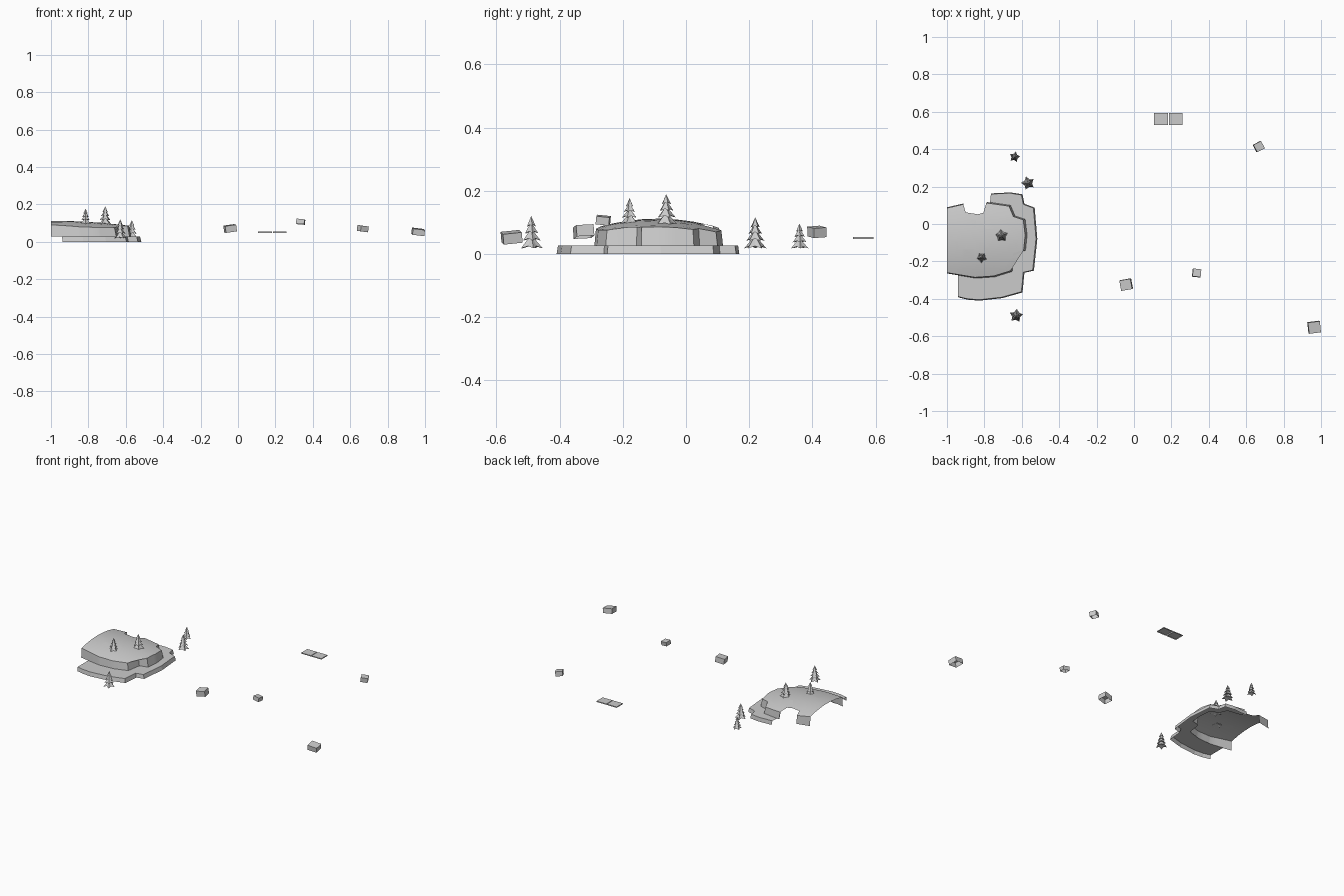
import bpy, bmesh, math
from mathutils import Vector, Matrix, Euler

if "Cube" in bpy.data.objects:
    bpy.data.objects.remove(bpy.data.objects["Cube"])


def finish(name, bm, smooth=False):
    bmesh.ops.recalc_face_normals(bm, faces=bm.faces[:])
    me = bpy.data.meshes.new(name)
    bm.to_mesh(me)
    bm.free()
    ob = bpy.data.objects.new(name, me)
    bpy.context.collection.objects.link(ob)
    if smooth:
        bpy.ops.object.select_all(action='DESELECT')
        ob.select_set(True)
        bpy.context.view_layer.objects.active = ob
        bpy.ops.object.shade_smooth_by_angle(angle=math.radians(25))
    return ob


def dome(x, y):
    return 0.112 - 0.15 * (x + 1) ** 2 - 0.75 * (y + 0.09) ** 2


def drop_skirt(bm, skip, z, flare):
    # Pull the open rim down into a slightly flared cliff wall
    rim = []
    for e in bm.edges:
        m = (e.verts[0].co + e.verts[1].co) / 2
        if e.is_boundary and not skip(m):
            rim.append(e)
    new = bmesh.ops.extrude_edge_only(bm, edges=rim)['geom']
    for v in new:
        if isinstance(v, bmesh.types.BMVert):
            v.co = Vector((-1 + (v.co.x + 1) * flare,
                           -0.09 + (v.co.y + 0.09) * flare, z))


# Plateau outline, counter-clockwise from the cut-off left side
upper = [(-1, -.26), (-.94, -.27), (-.85, -.285), (-.75, -.278), (-.66, -.25),
         (-.645, -.155), (-.59, -.14), (-.582, -.06), (-.592, .022),
         (-.645, .04), (-.668, .095), (-.77, .11), (-.79, .112)]
notch = [(-.805, .06), (-.835, .052), (-.9, .062), (-.913, .105)]
outline = upper + notch + [(-1, .085)]

# Domed upper plateau with cliff
bm = bmesh.new()
bm.faces.new([bm.verts.new((x, y, 0)) for x, y in outline])
bmesh.ops.triangulate(bm, faces=bm.faces[:])
for axis, start, n in ((0, -.95, 7), (1, -.24, 7)):
    no = Vector((1, 0, 0)) if axis == 0 else Vector((0, 1, 0))
    for i in range(n):
        bmesh.ops.bisect_plane(bm, geom=bm.verts[:] + bm.edges[:] + bm.faces[:],
                               plane_co=no * (start + .053 * i), plane_no=no)
for v in bm.verts:
    v.co.z = dome(v.co.x, v.co.y)
drop_skirt(bm, lambda m: m.x < -.998 or
           (-.912 < m.x < -.791 and m.y > .03), .027, 1.025)
finish("upper_plateau", bm, True)

# Lower ledge: ring around the plateau, open on the left
outer = [(-.94, -.388), (-.89, -.4), (-.83, -.405), (-.71, -.392), (-.602, -.362),
         (-.592, -.258), (-.542, -.247), (-.524, -.08), (-.538, .085),
         (-.592, .105), (-.602, .155), (-.665, .165), (-.765, .16)]
inner = upper[1:12]
bm = bmesh.new()
bm.faces.new([bm.verts.new((x, y, .027)) for x, y in outer + inner[::-1]])
ins = [Vector(p) for p in inner]


def ledge_skip(m):
    return (min((m.xy - (a + b) / 2).length for a, b in zip(ins, ins[1:])) < .004
            or (m.x < -.935 and m.y < 0) or (m.x < -.76 and m.y > 0))


drop_skirt(bm, ledge_skip, 0, 1.015)
finish("lower_ledge", bm)


# Fir trees: stacked five-pointed skirts
def tree(i, x, y, z, h, r, turn):
    bm = bmesh.new()
    for base, top, k in ((0, .42, 1), (.24, .62, .82), (.46, .82, .62), (.67, 1, .42)):
        apex = bm.verts.new((x, y, z + h * top))
        hub = bm.verts.new((x, y, z + h * (base + .1)))
        ring = []
        for j in range(10):
            a = turn + math.tau * j / 10
            rr, dz = (r * k, 0) if j % 2 == 0 else (r * k * .6, .07)
            ring.append(bm.verts.new((x + rr * math.cos(a), y + rr * math.sin(a),
                                      z + h * (base + dz))))
        for j in range(10):
            a, b = ring[j], ring[(j + 1) % 10]
            bm.faces.new((apex, a, b))
            bm.faces.new((hub, b, a))
    finish(f"fir_tree_{i}", bm)


for i, t in enumerate([(-.71, -.063, .092, .097, .038, .4), (-.815, -.178, .095, .082, .031, .9),
                       (-.63, -.49, .018, .102, .037, .2), (-.567, .219, .018, .098, .037, .6),
                       (-.638, .359, .018, .078, .029, .1)]):
    tree(i + 1, *t)


# Bottomless tilted blocks
def block(name, loc, size, rot=(0, 0, 0)):
    bm = bmesh.new()
    bmesh.ops.create_cube(bm, size=1)
    low = [f for f in bm.faces if f.normal.z < -.9]
    M = Matrix.Translation(loc) @ Euler([math.radians(a) for a in rot]).to_matrix().to_4x4() \
        @ Matrix.Diagonal((*size, 1))
    bmesh.ops.transform(bm, matrix=M, verts=bm.verts[:])
    bmesh.ops.recalc_face_normals(bm, faces=bm.faces[:])
    bmesh.ops.delete(bm, geom=low, context='FACES_ONLY')
    finish(name, bm)


block("rock_1", (-.042, -.324, .071), (.06, .056, .036), (3, -8, 10))
block("rock_2", (.335, -.262, .107), (.044, .042, .026), (-6, 6, -6))
block("rock_3", (.667, .414, .07), (.046, .044, .031), (4, 7, 28))
block("rock_4", (.963, -.552, .053), (.064, .06, .033), (6, 7, 7))

# Pair of flat slabs
for i, x in enumerate((.145, .223)):
    block(f"slab_{i + 1}", (x, .561, .051), (.074, .066, .006))
